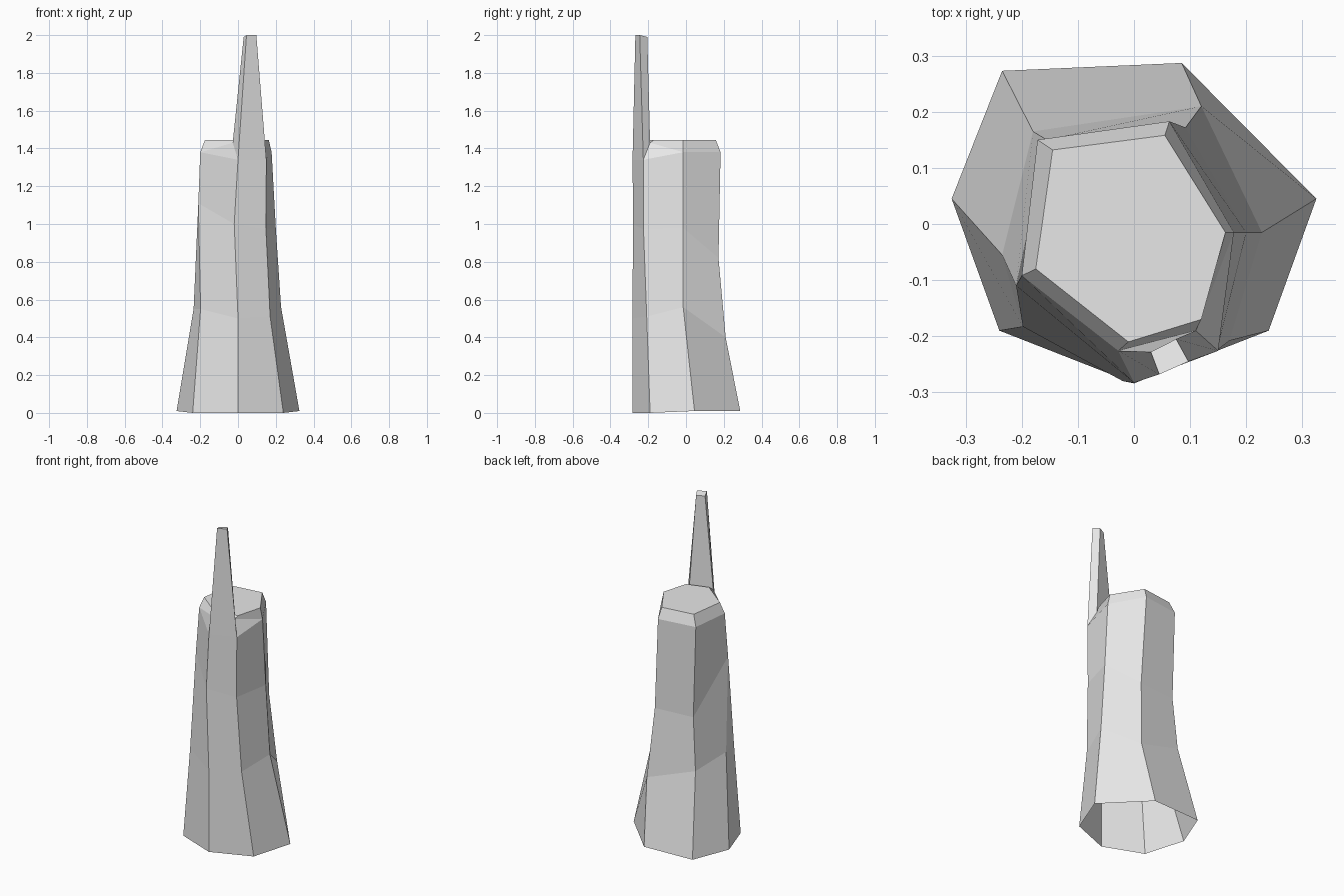
import bpy
import bmesh
from mathutils import Vector

default_cube = bpy.data.objects.get("Cube")
if default_cube:
    bpy.data.objects.remove(default_cube, do_unlink=True)

grey = bpy.data.materials.new("pale_grey")
grey.use_nodes = True
colour = (0.8, 0.8, 0.8, 1)
grey.diffuse_color = colour
grey.node_tree.nodes["Principled BSDF"].inputs["Base Color"].default_value = colour


def build(name, faces):
    """Make a flat-shaded object from lists of corner points, welding shared corners."""
    bm = bmesh.new()
    for corners in faces:
        unique = []
        for corner in corners:
            if corner not in unique:
                unique.append(corner)
        if len(unique) > 2:
            bm.faces.new([bm.verts.new(corner) for corner in unique])
    bmesh.ops.remove_doubles(bm, verts=bm.verts[:], dist=0.001)
    mesh = bpy.data.meshes.new(name)
    bm.to_mesh(mesh)
    bm.free()
    mesh.materials.append(grey)
    obj = bpy.data.objects.new(name, mesh)
    bpy.context.collection.objects.link(obj)
    return obj


def points(*rows):
    """Turn corner positions in hundredths into vectors."""
    return [Vector(row) / 100 for row in rows]


# Seven uneven ridges of the trunk, each from the ground to the broken rim.
# The last two ridges join partway up.
ridges = [
    points((0, -28.4, 0), (0, -28.4, 50), (-2, -28, 100), (0, -28.3, 134)),
    points((24, -19, 0), (17, -20.8, 51), (14.8, -22.5, 97), (15, -22.6, 134)),
    points((32.5, 4.5, 1), (22.8, -1.5, 56), (20, -1.5, 98), (17.8, -1.5, 138)),
    points((8.5, 28.7, 1), (12, 21, 40), (9.2, 17.2, 82), (6.3, 18.3, 138)),
    points((-23.5, 27.3, 1), (-18, 16.5, 50), (-15.5, 15, 82), (-17.2, 15, 138)),
    points((-32.5, 4.5, 1), (-23.5, -5.5, 55), (-21, -11, 111), (-20, -9.2, 138)),
    points((-24, -19, 0), (-19.8, -18.3, 55), (-21, -11, 111), (-20, -9.2, 138)),
]
front, left_front, left, back_left, back_right, right, right_front = [
    ridge[-1] for ridge in ridges]

# Flat cut top and the inner corners where the splinter leaves the stump
cap = points((-1, -21, 144.5), (12, -17, 144.5), (16.3, -1.5, 144.5),
             (5.5, 15.8, 144.5), (-14.5, 13.2, 144.5), (-17.5, -8, 144.5))
inner_right, inner_left = points((-2.8, -22.6, 143), (11, -19, 143))

# Stump: trunk walls, open underneath
stump = []
for index, ridge in enumerate(ridges):
    following = ridges[(index + 1) % len(ridges)]
    for level in range(len(ridge) - 1):
        stump.append([ridge[level], following[level],
                      following[level + 1], ridge[level + 1]])

# Stump: bevelled rim around the cut top
rim = [inner_right, inner_left, left, back_left, back_right, right]
for index, corner in enumerate(rim):
    after = (index + 1) % len(rim)
    stump.append([corner, rim[after], cap[after], cap[index]])
stump.append([right_front, front, inner_right])
stump.append([left_front, left, inner_left])
stump.append(cap)
build("stump", stump)

# Splinter: tall tapering shard rising from the front wall
foot = [front, left_front, inner_left, inner_right]
tip = points((4.5, -26.8, 200), (9.7, -24.5, 200),
             (7.5, -20.5, 199), (3, -22.8, 199))
splinter = [tip]
for index in range(len(foot)):
    after = (index + 1) % len(foot)
    splinter.append([foot[index], foot[after], tip[after], tip[index]])
build("splinter", splinter)
